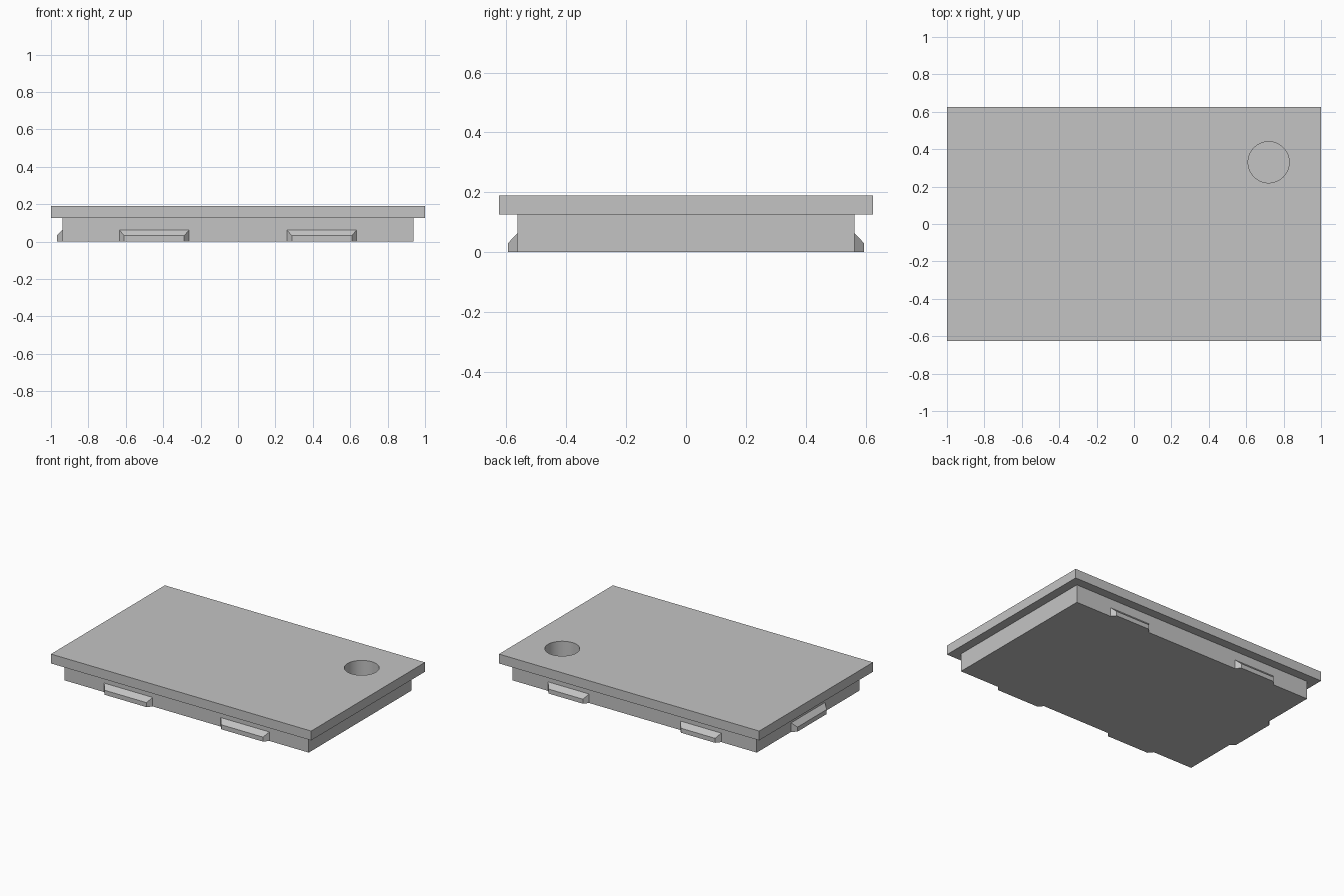
import bpy, bmesh
from math import pi
from mathutils import Matrix, Vector

cube = bpy.data.objects.get("Cube")
if cube:
    bpy.data.objects.remove(cube, do_unlink=True)

grey = bpy.data.materials.new("plain grey")
grey.use_nodes = True
grey.diffuse_color = (0.55, 0.55, 0.55, 1)
grey.node_tree.nodes["Principled BSDF"].inputs["Base Color"].default_value = (0.55, 0.55, 0.55, 1)


def add_object(name, bm):
    bmesh.ops.recalc_face_normals(bm, faces=bm.faces)
    mesh = bpy.data.meshes.new(name)
    bm.to_mesh(mesh)
    bm.free()
    mesh.materials.append(grey)
    obj = bpy.data.objects.new(name, mesh)
    bpy.context.collection.objects.link(obj)
    return obj


def box(name, x, y, z0, z1):
    """Box centred in x and y, between two heights."""
    bm = bmesh.new()
    bmesh.ops.create_cube(bm, size=1, matrix=Matrix.Translation((0, 0, (z0 + z1) / 2))
                          @ Matrix.Diagonal((x, y, z1 - z0, 1)))
    return add_object(name, bm)


def clip(name, length, along, distance, angle):
    """Snap clip with tapered top and ends, built facing -y and turned about z."""
    bm = bmesh.new()
    half, depth, root, height, taper = length / 2, 0.031, 0.03, 0.0625, 0.026
    rings = []
    for y, w, h in ((root, half, height), (0, half, height), (-depth, half - taper, height / 2)):
        rings.append([bm.verts.new((px, y, pz)) for px, pz in ((-w, 0), (w, 0), (w, h), (-w, h))])
    bm.faces.new(rings[0])
    bm.faces.new(rings[-1])
    for a, b in zip(rings, rings[1:]):
        for i in range(4):
            j = (i + 1) % 4
            bm.faces.new((a[i], a[j], b[j], b[i]))
    bmesh.ops.transform(bm, verts=bm.verts, matrix=Matrix.Rotation(angle, 4, "Z")
                        @ Matrix.Translation(Vector((along, -distance, 0))))
    return add_object(name, bm)


def combine(target, tool, operation):
    mod = target.modifiers.new(tool.name, "BOOLEAN")
    mod.operation, mod.solver, mod.object = operation, "EXACT", tool
    bpy.context.view_layer.objects.active = target
    bpy.ops.object.modifier_apply(modifier=mod.name)
    bpy.data.objects.remove(tool, do_unlink=True)


# Wide top plate with the narrower plug below it
lid = box("lid_panel", 2, 1.25, 0.125, 0.19)
combine(lid, box("plug", 1.876, 1.126, 0, 0.15), "UNION")

# Snap clips: two long at the front, two shorter at the back, one at the side
for side in (-1, 1):
    combine(lid, clip("front_clip", 0.373, side * 0.448, 0.563, 0), "UNION")
    combine(lid, clip("back_clip", 0.315, side * 0.508, 0.563, pi), "UNION")
combine(lid, clip("side_clip", 0.373, 0, 0.938, -pi / 2), "UNION")

# Round blind hole
bm = bmesh.new()
bmesh.ops.create_cone(bm, cap_ends=True, segments=64, radius1=0.11, radius2=0.11, depth=0.3,
                      matrix=Matrix.Translation((0.72, 0.33, 0.195)))
combine(lid, add_object("hole_cutter", bm), "DIFFERENCE")

# Smooth hole wall, sharp edges elsewhere
bpy.ops.object.select_all(action="DESELECT")
lid.select_set(True)
bpy.context.view_layer.objects.active = lid
bpy.ops.object.shade_smooth_by_angle(angle=pi / 6)
